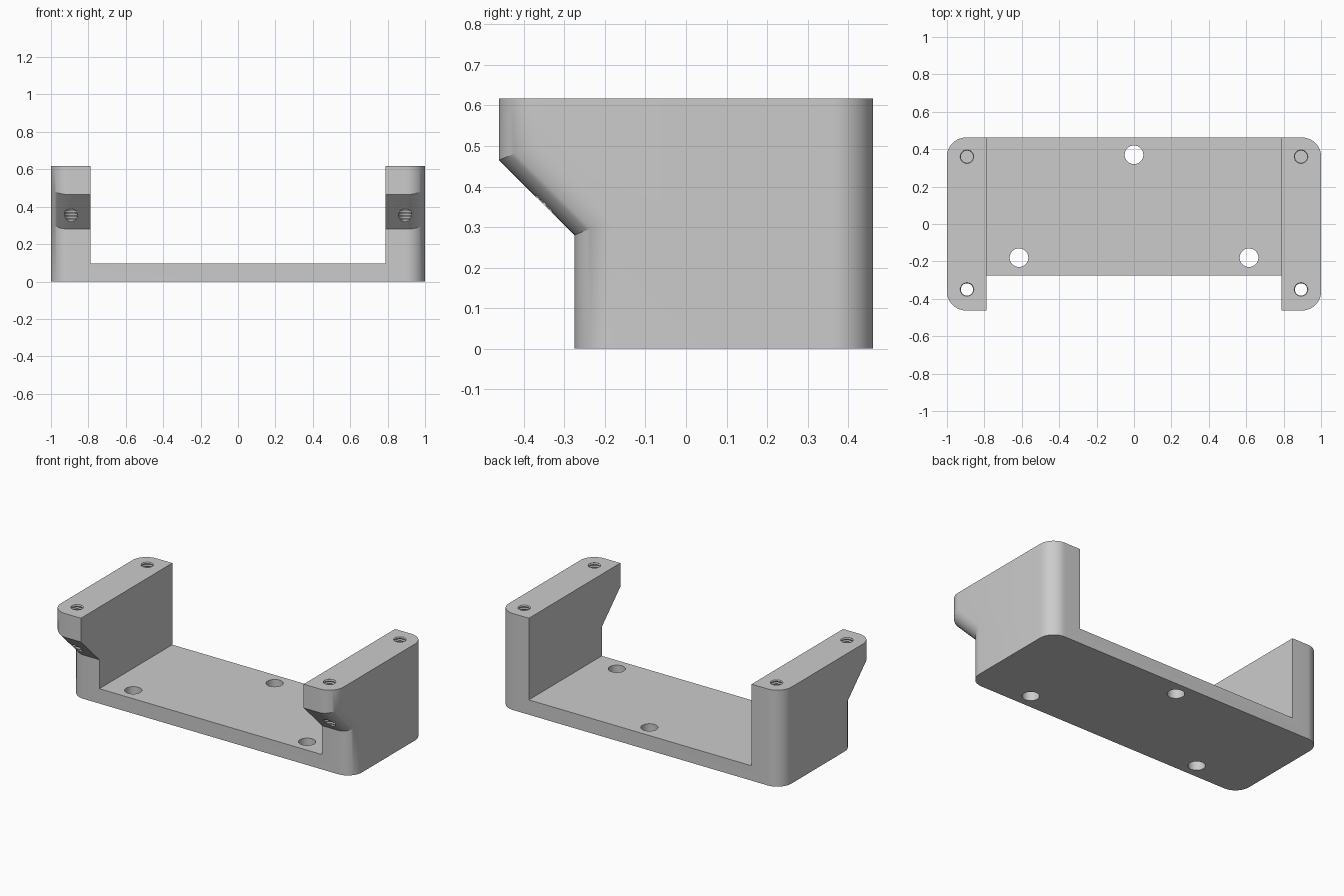
import bpy
import bmesh
import math
from mathutils import Matrix

if "Cube" in bpy.data.objects:
    bpy.data.objects.remove(bpy.data.objects["Cube"], do_unlink=True)

HEIGHT, FRONT, BACK, BASE_FRONT = 0.617, -0.462, 0.462, -0.275
FLOOR, INNER, CORNER = 0.095, 0.788, 0.1

grey = bpy.data.materials.new("light grey")
grey.diffuse_color = (0.6, 0.6, 0.6, 1)
grey.use_nodes = True
grey.node_tree.nodes["Principled BSDF"].inputs["Base Color"].default_value = (0.6, 0.6, 0.6, 1)


def add_object(name, bm):
    bmesh.ops.recalc_face_normals(bm, faces=bm.faces)
    mesh = bpy.data.meshes.new(name)
    bm.to_mesh(mesh)
    bm.free()
    mesh.materials.append(grey)
    obj = bpy.data.objects.new(name, mesh)
    bpy.context.collection.objects.link(obj)
    return obj


def lathe_cutter(name, x, y, profile, sides):
    """Closed solid of revolution from (radius, z) points."""
    bm = bmesh.new()
    rings = []
    for r, z in profile:
        angles = [math.tau * i / sides for i in range(sides)]
        rings.append([bm.verts.new((x + r * math.cos(a), y + r * math.sin(a), z)) for a in angles])
    for low, high in zip(rings, rings[1:]):
        for i in range(sides):
            j = (i + 1) % sides
            bm.faces.new((low[i], low[j], high[j], high[i]))
    bm.faces.new(rings[0])
    bm.faces.new(rings[-1])
    return add_object(name, bm)


def cut(target, cutter):
    mod = target.modifiers.new(cutter.name, 'BOOLEAN')
    mod.operation = 'DIFFERENCE'
    mod.solver = 'EXACT'
    mod.object = cutter
    bpy.context.view_layer.objects.active = target
    bpy.ops.object.modifier_apply(modifier=mod.name)
    bpy.data.objects.remove(cutter, do_unlink=True)


# Full-width block from the side profile, with the sloped front overhang
profile = [(BASE_FRONT, 0), (BACK, 0), (BACK, HEIGHT), (FRONT, HEIGHT),
           (FRONT, 0.465), (BASE_FRONT, 0.28)]
bm = bmesh.new()
side = bm.faces.new([bm.verts.new((-1, y, z)) for y, z in profile])
end = bmesh.ops.extrude_face_region(bm, geom=[side])
bmesh.ops.translate(bm, vec=(2, 0, 0), verts=[v for v in end["geom"] if isinstance(v, bmesh.types.BMVert)])

# Round the outer front and back edges, including the slope
rounded = [e for e in bm.edges
           if abs(e.verts[0].co.x - e.verts[1].co.x) < 0.01
           and abs(e.verts[0].co.z - e.verts[1].co.z) > 0.01]
bmesh.ops.recalc_face_normals(bm, faces=bm.faces)
bmesh.ops.bevel(bm, geom=rounded, offset=CORNER, offset_type='OFFSET',
                segments=12, profile=0.5, affect='EDGES')
bracket = add_object("mounting_bracket", bm)

# Open channel between the two uprights
bm = bmesh.new()
bmesh.ops.create_cube(bm, size=1, matrix=Matrix.Translation((0, 0, FLOOR + 0.5))
                      @ Matrix.Diagonal((2 * INNER, 2, 1, 1)))
cut(bracket, add_object("channel_cutter", bm))

# Plain through holes in the base plate
for x, y in ((0, 0.37), (-0.615, -0.18), (0.615, -0.18)):
    cut(bracket, lathe_cutter("base_hole", x, y, [(0.05, -0.1), (0.05, 0.2)], 32))

# Threaded holes in the uprights: open onto the slope in front, blind behind
PITCH = 0.016
for x in (-0.893, 0.893):
    for y, bottom in ((-0.35, 0.2), (0.36, 0.33)):
        turns = int((HEIGHT + 0.03 - bottom) / PITCH)
        thread = [(0.033 if i % 2 else 0.037, bottom + i * PITCH / 2) for i in range(2 * turns + 1)]
        cut(bracket, lathe_cutter("threaded_hole", x, y, thread, 24))

# Smooth the round surfaces and keep the hard edges
bpy.ops.object.select_all(action='DESELECT')
bracket.select_set(True)
bpy.context.view_layer.objects.active = bracket
bpy.ops.object.shade_smooth_by_angle(angle=math.radians(25))
